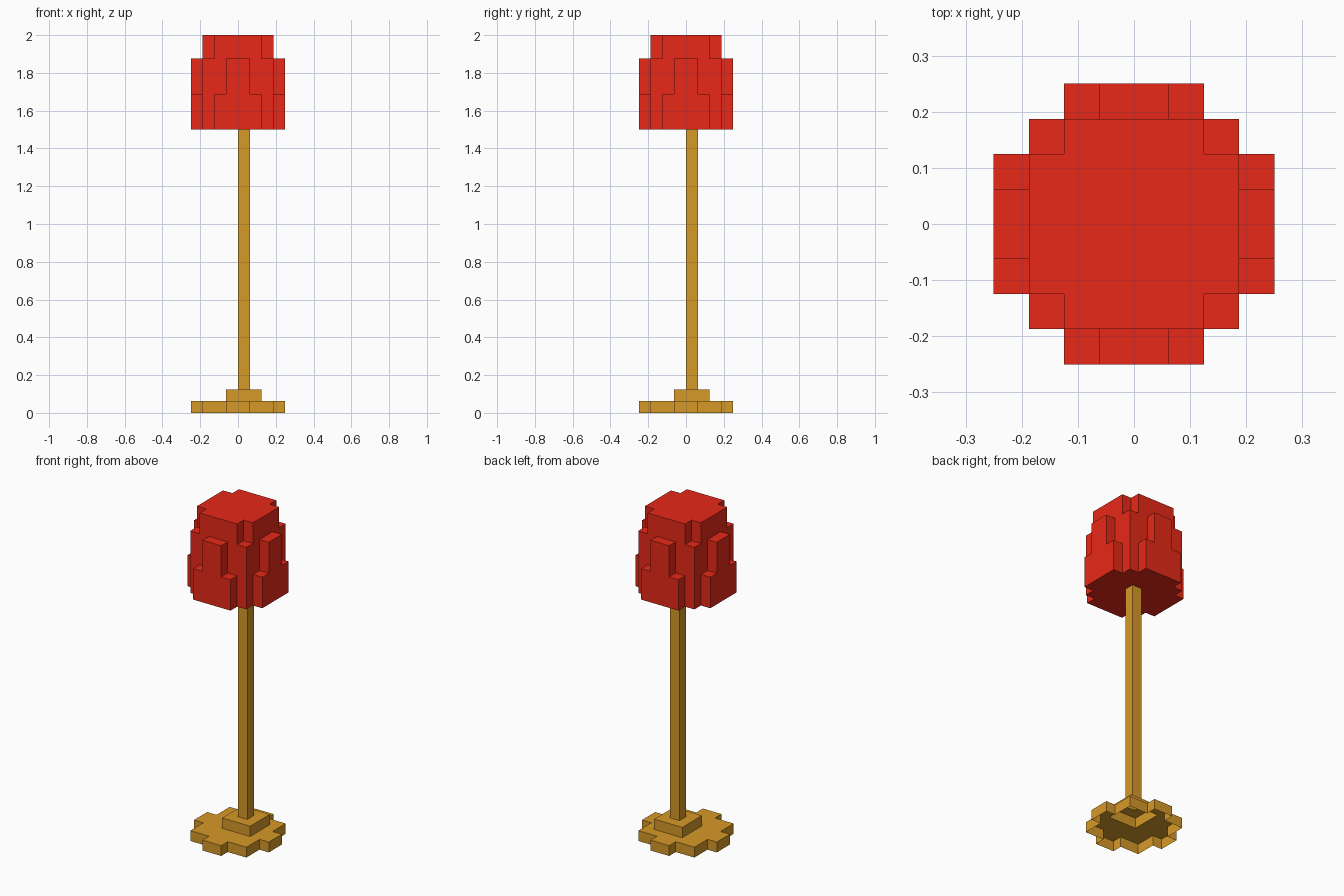
import bpy
import bmesh
from mathutils import Vector

if "Cube" in bpy.data.objects:
    bpy.data.objects.remove(bpy.data.objects["Cube"], do_unlink=True)

U = 1 / 16  # size of one block


def material(name, rgb):
    mat = bpy.data.materials.new(name)
    mat.use_nodes = True
    colour = (*rgb, 1)
    mat.diffuse_color = colour
    mat.node_tree.nodes["Principled BSDF"].inputs["Base Color"].default_value = colour
    return mat


def box(x0, x1, y0, y1, z0, z1):
    return {(x, y, z) for x in range(x0, x1) for y in range(y0, y1) for z in range(z0, z1)}


def cross(reach, half, z0, z1):
    """Two crossing bars, reaching out along x and y."""
    return box(-reach, reach, -half, half, z0, z1) | box(-half, half, -reach, reach, z0, z1)


# Parts as sets of blocks
base = box(-3, 3, -3, 3, 0, 1) | cross(4, 1, 0, 1)
collar = box(-1, 2, -1, 2, 1, 2)
pole = box(0, 1, 0, 1, 2, 24)
shade = (box(-3, 3, -3, 3, 24, 30)      # body
         | cross(3, 2, 30, 32)          # top with notched corners
         | cross(4, 2, 24, 27)          # wide lower side plates
         | cross(4, 1, 27, 30))         # narrow upper side plates
solid = base | collar | pole | shade


def build(name, cells, mat):
    """Skin the outside of the blocks; the foot stays open underneath."""
    bm = bmesh.new()
    for cell in cells:
        centre = Vector(cell) + Vector((0.5, 0.5, 0.5))
        for axis in range(3):
            for sign in (-1, 1):
                normal = Vector((0, 0, 0))
                normal[axis] = sign
                neighbour = tuple(int(c + n) for c, n in zip(cell, normal))
                if neighbour in solid or neighbour[2] < 0:
                    continue
                a = Vector((0, 0, 0))
                a[(axis + 1) % 3] = 0.5
                b = normal.cross(a)
                mid = centre + normal / 2
                corners = (mid - a - b, mid + a - b, mid + a + b, mid - a + b)
                bm.faces.new([bm.verts.new(c * U) for c in corners])
    bmesh.ops.remove_doubles(bm, verts=bm.verts, dist=U / 100)
    bmesh.ops.dissolve_limit(bm, angle_limit=0.01, verts=bm.verts, edges=bm.edges)
    mesh = bpy.data.meshes.new(name)
    bm.to_mesh(mesh)
    bm.free()
    mesh.materials.append(mat)
    bpy.context.collection.objects.link(bpy.data.objects.new(name, mesh))


gold = material("gold", (0.678, 0.322, 0.022))
red = material("red", (0.8, 0.022, 0.009))

build("base", base, gold)
build("collar", collar, gold)
build("pole", pole, gold)
build("shade", shade, red)
